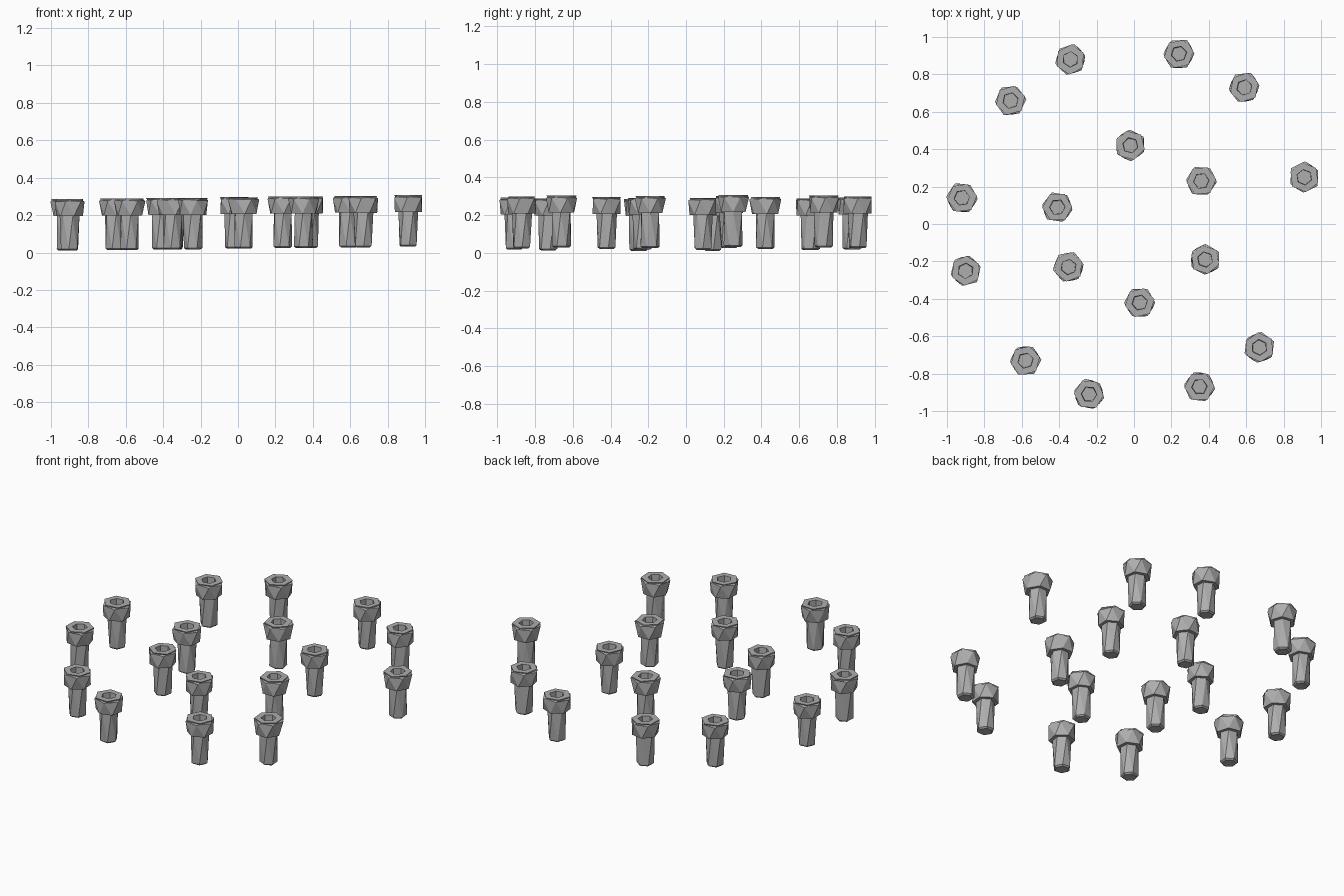
import bpy, bmesh, math, random
from mathutils import Vector

cube = bpy.data.objects.get("Cube")
if cube:
    bpy.data.objects.remove(cube)
random.seed(4)

steel = bpy.data.materials.new("steel grey")
steel.use_nodes = True
steel.diffuse_color = (0.42, 0.42, 0.42, 1)
steel.node_tree.nodes["Principled BSDF"].inputs["Base Color"].default_value = steel.diffuse_color

SPOTS = [(-0.34, 0.88), (0.24, 0.91), (-0.66, 0.66), (0.59, 0.73), (0.91, 0.25),
         (-0.92, 0.14), (-0.90, -0.25), (0.67, -0.66), (-0.58, -0.73),
         (-0.24, -0.91), (0.35, -0.87),
         (-0.02, 0.42), (0.36, 0.23), (-0.41, 0.09), (-0.35, -0.23),
         (0.38, -0.19), (0.03, -0.42)]

# Bolt profile from the tip up to the socket floor: radius, height, twist in degrees
PROFILE = [(0.040, 0.0, 0), (0.050, 0.008, 0), (0.053, 0.185, 24), (0.074, 0.185, 24),
           (0.083, 0.262, 50), (0.077, 0.268, 62), (0.079, 0.275, 62),
           (0.042, 0.275, 62), (0.040, 0.225, 62)]


def make_bolt(name, x, y):
    """Six-sided socket bolt lofted through twisted rings."""
    bm = bmesh.new()
    turn = random.uniform(0, math.tau)
    rings = []
    for radius, z, twist in PROFILE:
        ring = []
        for i in range(6):
            a = turn + math.radians(twist) + math.tau * i / 6
            r = radius * random.uniform(0.97, 1.03)
            ring.append(bm.verts.new(Vector((r * math.cos(a), r * math.sin(a), z))))
        rings.append(ring)
    for low, high in zip(rings, rings[1:]):
        for i in range(6):
            j = (i + 1) % 6
            bm.faces.new((low[i], low[j], high[i]))
            bm.faces.new((low[j], high[j], high[i]))
    bm.faces.new(rings[0][::-1])
    bm.faces.new(rings[-1])
    bmesh.ops.recalc_face_normals(bm, faces=bm.faces)
    mesh = bpy.data.meshes.new(name)
    bm.to_mesh(mesh)
    bm.free()
    mesh.materials.append(steel)
    bolt = bpy.data.objects.new(name, mesh)
    # The set stands on a very slight slope
    bolt.location = (x, y, 0.0205 + 0.0115 * x + 0.001 * y)
    bpy.context.collection.objects.link(bolt)


for n, (x, y) in enumerate(SPOTS):
    make_bolt(("outer" if n < 11 else "inner") + f"_bolt_{n + 1}", x, y)
